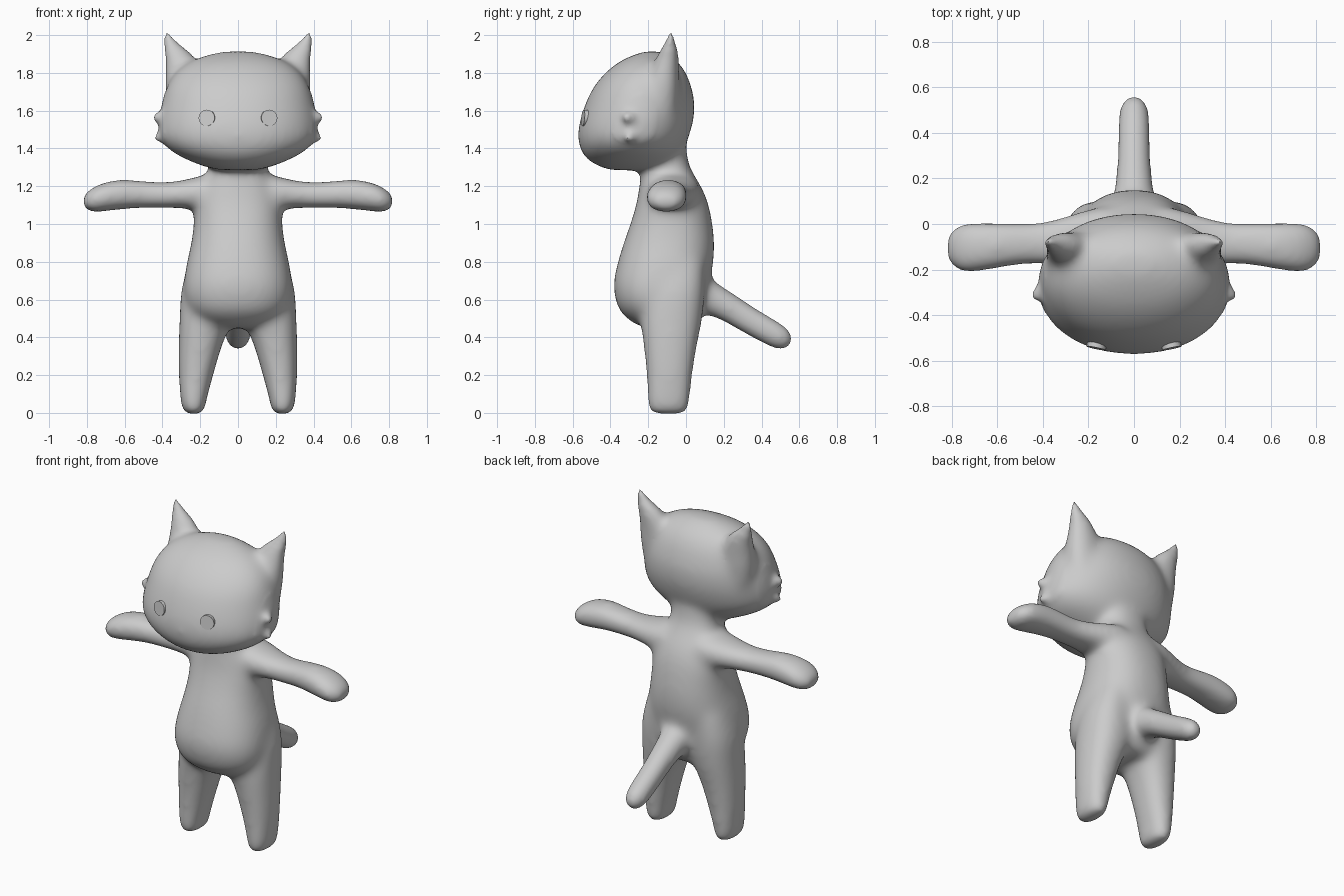
import bpy, bmesh, math
from mathutils import Vector as V

if "Cube" in bpy.data.objects:
    bpy.data.objects.remove(bpy.data.objects["Cube"])

bm = bmesh.new()
N = 40


def refine(rows, n=4):
    """Catmull-Rom smoothing of a short table of section values."""
    out = []
    for i in range(len(rows) - 1):
        p0, p1 = rows[max(i - 1, 0)], rows[i]
        p2, p3 = rows[i + 1], rows[min(i + 2, len(rows) - 1)]
        for k in range(n):
            t = k / n
            out.append([0.5 * (2 * b + (c - a) * t + (2 * a - 5 * b + 4 * c - d) * t * t
                               + (3 * b - a - 3 * c + d) * t ** 3)
                        for a, b, c, d in zip(p0, p1, p2, p3)])
    return out + [list(rows[-1])]


def section(c, u, v, p=2.0):
    pts = []
    for k in range(N):
        a = 2 * math.pi * k / N
        ca, sa = math.cos(a), math.sin(a)
        pts.append(c + u * math.copysign(abs(ca) ** (2 / p), ca)
                   + v * math.copysign(abs(sa) ** (2 / p), sa))
    return pts


def loft(rings):
    vs = [[bm.verts.new(p) for p in r] for r in rings]
    for a, b in zip(vs, vs[1:]):
        for k in range(N):
            j = (k + 1) % N
            bm.faces.new((a[k], a[j], b[j], b[k]))
    bm.faces.new(vs[0])
    bm.faces.new(vs[-1])


def stack(rows, s=1, p=2.0):
    """Upright form: rows of (z, centre x, half width, front y, back y)."""
    loft([section(V((s * cx, (f + b) / 2, z)), V((w, 0, 0)), V((0, (b - f) / 2, 0)), p)
          for z, cx, w, f, b in refine(rows)])


def tube(rows):
    """Round form along a path: rows of (x, y, z, radius)."""
    rows = refine(rows)
    d = (V(rows[-1][:3]) - V(rows[0][:3])).normalized()
    u = d.cross(V((0, 0, 1))).normalized()
    v = d.cross(u)
    loft([section(V(r[:3]), u * r[3], v * r[3]) for r in rows])


# head
stack([(1.285, 0, .10, -.40, -.16), (1.305, 0, .18, -.46, -.10), (1.34, 0, .27, -.52, -.06),
       (1.39, 0, .36, -.557, -.02), (1.45, 0, .412, -.572, .01), (1.51, 0, .42, -.569, .03),
       (1.57, 0, .416, -.555, .043), (1.65, 0, .40, -.527, .045), (1.72, 0, .38, -.492, .03),
       (1.79, 0, .34, -.437, .005), (1.85, 0, .27, -.367, -.035), (1.89, 0, .18, -.29, -.085),
       (1.914, 0, .08, -.22, -.13)], p=2.1)

# torso and neck
stack([(.45, 0, .10, -.22, .03), (.48, 0, .20, -.285, .07), (.54, 0, .26, -.35, .09),
       (.62, 0, .285, -.378, .105), (.70, 0, .285, -.382, .125), (.80, 0, .27, -.36, .145),
       (.90, 0, .248, -.33, .15), (1.0, 0, .235, -.295, .14), (1.1, 0, .232, -.265, .12),
       (1.18, 0, .212, -.25, .09), (1.25, 0, .172, -.24, .05), (1.32, 0, .15, -.22, .015),
       (1.42, 0, .14, -.20, 0)], p=2.3)

# tail
tube([(0, .04, .65, .11), (0, .12, .61, .093), (0, .22, .56, .08), (0, .34, .487, .075),
      (0, .45, .425, .072), (0, .51, .391, .065), (0, .545, .371, .045), (0, .56, .362, .015)])

for s in (1, -1):
    # legs
    stack([(-.008, .235, .04, -.17, -.01), (.015, .235, .06, -.2, .012),
           (.07, .235, .07, -.207, .022), (.2, .222, .092, -.21, .035),
           (.35, .2, .114, -.225, .058), (.5, .17, .14, -.24, .087),
           (.65, .16, .14, -.22, .1), (.8, .14, .12, -.2, .1)], s, 2.3)
    # ears
    stack([(1.60, .30, .07, -.21, -.05), (1.72, .285, .103, -.215, -.035),
           (1.80, .283, .106, -.195, -.035), (1.87, .303, .087, -.165, -.035),
           (1.92, .33, .06, -.135, -.045), (1.97, .36, .031, -.107, -.059),
           (2.02, .38, .009, -.088, -.072)], s)
    # arms: rows of (x, low z, high z, front y, back y)
    arm = refine([(.12, 1.06, 1.27, -.2, .08), (.22, 1.075, 1.25, -.2, .06),
                  (.32, 1.083, 1.228, -.185, .03), (.42, 1.083, 1.222, -.178, .007),
                  (.52, 1.083, 1.23, -.183, .005), (.62, 1.076, 1.236, -.2, .007),
                  (.72, 1.065, 1.217, -.214, .007), (.78, 1.062, 1.187, -.203, -.007),
                  (.82, 1.085, 1.155, -.165, -.045)])
    loft([section(V((s * x, (f + b) / 2, (lo + hi) / 2)), V((0, (b - f) / 2, 0)),
                  V((0, 0, (hi - lo) / 2)), 2.3) for x, lo, hi, f, b in arm])
    # cheek tufts
    tube([(s * .35, -.275, 1.56, .06), (s * .41, -.305, 1.562, .04), (s * .45, -.325, 1.567, .012)])
    tube([(s * .35, -.26, 1.49, .06), (s * .40, -.295, 1.465, .04), (s * .44, -.315, 1.445, .01)])

# one fused, softened skin
bmesh.ops.recalc_face_normals(bm, faces=bm.faces)
raw = bpy.data.meshes.new("body_parts")
bm.to_mesh(raw)
bm.free()
body = bpy.data.objects.new("body", raw)
bpy.context.collection.objects.link(body)
rm = body.modifiers.new("fuse", 'REMESH')
rm.mode = 'VOXEL'
rm.voxel_size = 0.013
rm.use_smooth_shade = True
dg = bpy.context.evaluated_depsgraph_get()
fused = bpy.data.meshes.new_from_object(body.evaluated_get(dg))
body.modifiers.clear()
body.data = fused
for f in fused.polygons:
    f.use_smooth = True

# soften less at ear tips and cheek tufts so they stay pointed
vg = body.vertex_groups.new(name="soften")
for v in fused.vertices:
    x, y, z = v.co
    w = 1.0
    if z > 1.86:
        w = max(.15, 1 - (z - 1.86) * 15) if abs(x) > .2 else 1.0
    elif abs(x) > .39 and z > 1.4:
        w = .2
    vg.add([v.index], w, 'REPLACE')
sm = body.modifiers.new("soften", 'SMOOTH')
sm.factor = 1.0
sm.iterations = 30
sm.vertex_group = "soften"

# eyes
for s, name in ((1, "eye_left"), (-1, "eye_right")):
    bpy.ops.mesh.primitive_cylinder_add(vertices=32, radius=.043, depth=.05,
                                        location=(s * .161, -.521, 1.56),
                                        rotation=(math.radians(85), 0, s * math.radians(12)))
    bpy.context.object.name = name
    bpy.ops.object.shade_smooth_by_angle()
